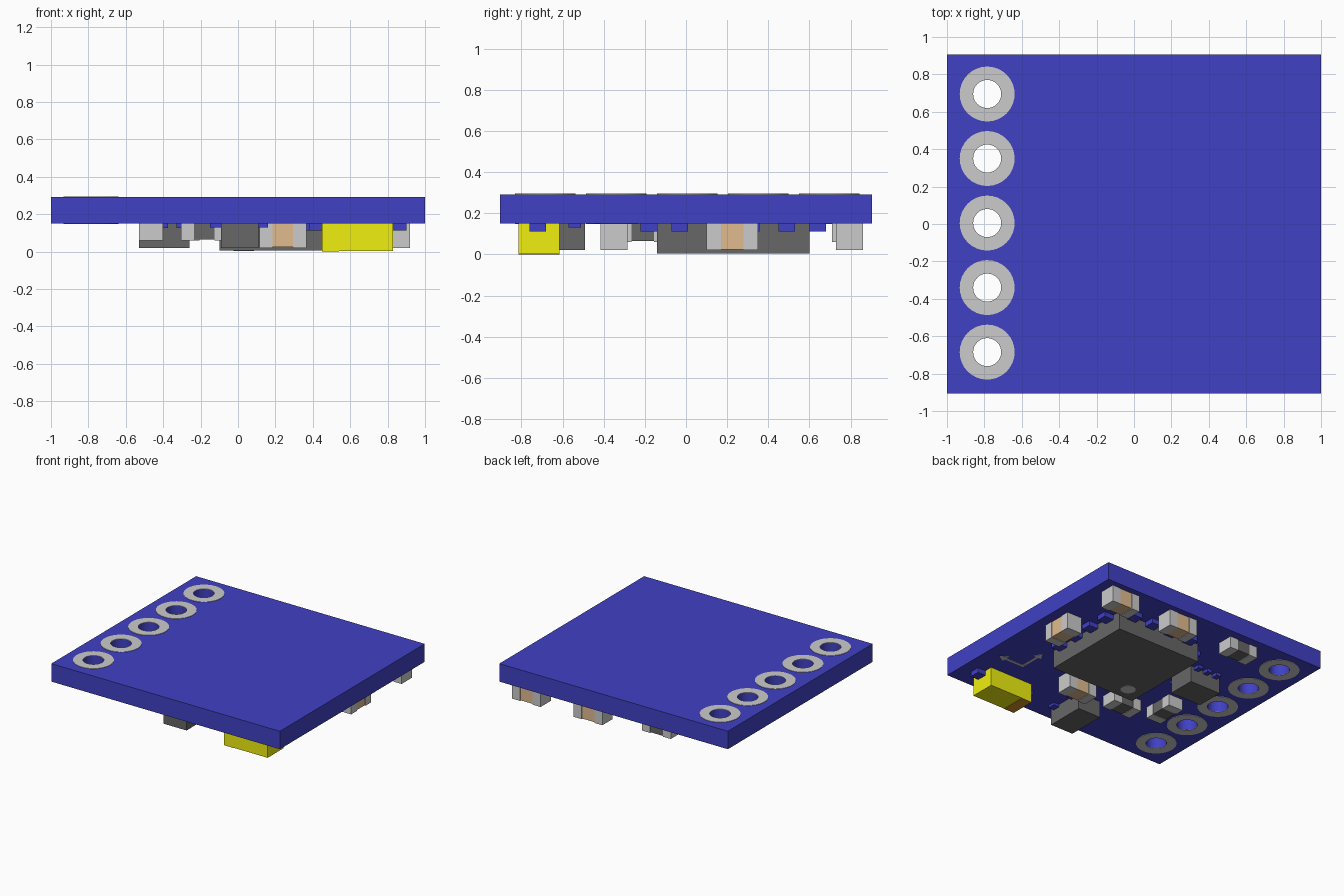
import bpy, bmesh, math
from mathutils import Matrix

if "Cube" in bpy.data.objects:
    bpy.data.objects.remove(bpy.data.objects["Cube"])


def mat(name, r, g, b):
    m = bpy.data.materials.new(name)
    m.diffuse_color = (r, g, b, 1)
    m.use_nodes = True
    m.node_tree.nodes["Principled BSDF"].inputs["Base Color"].default_value = m.diffuse_color
    return m


BLUE = mat("blue", 0.052, 0.052, 0.56)
DARK = mat("dark_plastic", 0.135, 0.135, 0.135)
YELLOW = mat("yellow", 0.87, 0.87, 0.005)
TAN = mat("tan", 0.75, 0.50, 0.28)
BROWN = mat("brown", 0.65, 0.28, 0.02)
TOP, UNDER = 0.292, 0.15   # board faces


def finish(name, bm, material=None):
    me = bpy.data.meshes.new(name)
    bm.to_mesh(me)
    bm.free()
    ob = bpy.data.objects.new(name, me)
    bpy.context.collection.objects.link(ob)
    if material:
        me.materials.append(material)
    return ob


def boxes(name, spans, material=None):
    """One object made of boxes, each given as (x0, x1, y0, y1, z0, z1)."""
    bm = bmesh.new()
    for x0, x1, y0, y1, z0, z1 in spans:
        m = Matrix.Translation(((x0 + x1) / 2, (y0 + y1) / 2, (z0 + z1) / 2))
        bmesh.ops.create_cube(bm, size=1, matrix=m @ Matrix.Diagonal((x1 - x0, y1 - y0, z1 - z0, 1)))
    return finish(name, bm, material)


def circle(cx, cy, r, n=32):
    return [(cx + r * math.cos(2 * math.pi * i / n), cy + r * math.sin(2 * math.pi * i / n)) for i in range(n)]


def plate(name, loops, z0, z1, material=None):
    """Flat plate from closed outlines; inner outlines become holes."""
    cu = bpy.data.curves.new(name, 'CURVE')
    cu.dimensions = '2D'
    cu.fill_mode = 'BOTH'
    cu.extrude = (z1 - z0) / 2
    for pts in loops:
        s = cu.splines.new('POLY')
        s.points.add(len(pts) - 1)
        for p, (x, y) in zip(s.points, pts):
            p.co = (x, y, 0, 1)
        s.use_cyclic_u = True
    ob = bpy.data.objects.new(name, cu)
    bpy.context.collection.objects.link(ob)
    ob.location.z = (z0 + z1) / 2
    if material:
        cu.materials.append(material)
    bpy.ops.object.select_all(action='DESELECT')
    bpy.context.view_layer.objects.active = ob
    ob.select_set(True)
    bpy.ops.object.convert(target='MESH')
    bpy.ops.object.shade_smooth_by_angle()


def chip_part(name, cx, cy, axis, z0, body_mat, length=0.25, width=0.13, end=0.07):
    """Two-terminal part: grey end caps and a slightly thinner coloured middle."""
    h, w, e, i = length / 2, width / 2, length / 2 - end, 0.004

    def span(a0, a1, b, z):
        if axis == 'x':
            return (cx + a0, cx + a1, cy - b, cy + b, z, UNDER)
        return (cx - b, cx + b, cy + a0, cy + a1, z, UNDER)
    boxes(name + "_terminals", [span(-h, -e, w, z0), span(e, h, w, z0)])
    boxes(name + "_body", [span(-e, e, w - i, z0 + i)], body_mat)


# Circuit board with a row of five plated holes
holes = [(-0.785, 0.695 - 0.345 * i) for i in range(5)]
board = [(-1, -0.905), (1, -0.905), (1, 0.905), (-1, 0.905)]
plate("circuit_board", [board] + [circle(x, y, 0.075) for x, y in holes], UNDER, TOP, BLUE)
for i, (x, y) in enumerate(holes):
    ring = [circle(x, y, 0.147), circle(x, y, 0.075)]
    plate(f"pad_top_{i}", ring, TOP, TOP + 0.003)
    plate(f"pad_under_{i}", ring, UNDER - 0.003, UNDER)

# Main sensor chip, four leads on each side
cx, cy, half = 0.27, 0.23, 0.37
boxes("sensor_chip", [(cx - half, cx + half, cy - half, cy + half, 0.005, UNDER)], DARK)
leads = []
for k in range(4):
    t = -0.26 + 0.52 * k / 3
    for s in (-1, 1):
        a, b = sorted((s * (half - 0.02), s * (half + 0.08)))
        leads.append((cx + a, cx + b, cy + t - 0.04, cy + t + 0.04, 0.112, UNDER))
        leads.append((cx + t - 0.04, cx + t + 0.04, cy + a, cy + b, 0.112, UNDER))
boxes("sensor_leads", leads, BLUE)
plate("pin_one_dot", [circle(0.03, -0.03, 0.055)], 0.0035, 0.006)

# Ceramic capacitors
for i, (x, y, axis) in enumerate([(0.795, 0.795, 'x'), (0.855, 0.225, 'y'),
                                  (0.255, 0.795, 'x'), (0.24, -0.35, 'x')]):
    chip_part(f"capacitor_{i}", x, y, axis, 0.02, TAN)

# Resistors
for i, (x, y, axis) in enumerate([(-0.33, 0.775, 'x'), (-0.18, -0.35, 'x'), (-0.465, -0.21, 'y')]):
    chip_part(f"resistor_{i}", x, y, axis, 0.06, DARK)

# Voltage regulator
boxes("regulator_body", [(-0.53, -0.26, 0.11, 0.33, 0.02, UNDER)], DARK)
boxes("regulator_leads", [(x - 0.02, x + 0.02, 0.06, 0.38, 0.125, UNDER)
                          for x in (-0.48, -0.395, -0.31)], BLUE)

# Three-lead transistor
boxes("transistor_body", [(-0.09, 0.11, -0.80, -0.49, 0.02, UNDER)], DARK)
boxes("transistor_leads", [(0.10, 0.16, -0.77, -0.71, 0.13, UNDER),
                           (0.10, 0.16, -0.57, -0.51, 0.13, UNDER),
                           (-0.15, -0.08, -0.675, -0.615, 0.13, UNDER)], BLUE)

# Yellow tantalum capacitor with polarity stripe and end leads
boxes("tantalum_body", [(0.45, 0.83, -0.815, -0.615, 0.002, UNDER)], YELLOW)
boxes("tantalum_stripe", [(0.45, 0.54, -0.815, -0.615, 0.0, 0.002)], BROWN)
boxes("tantalum_leads", [(0.38, 0.46, -0.76, -0.68, 0.112, UNDER),
                         (0.82, 0.90, -0.76, -0.68, 0.112, UNDER)], BLUE)

# Printed axis arrows on the underside
z0, w = UNDER - 0.003, 0.01
ox, oy, n = 0.67, -0.45, 0.2
arrow = [(-w, -w), (n - 0.04, -w), (n - 0.04, -0.035), (n + 0.02, 0),
         (n - 0.04, 0.035), (n - 0.04, w), (-w, w)]
plate("axis_arrow_x", [[(ox + a, oy + b) for a, b in arrow]], z0, UNDER)
plate("axis_arrow_y", [[(ox + b, oy + a) for a, b in arrow]], z0 + 0.001, UNDER)
